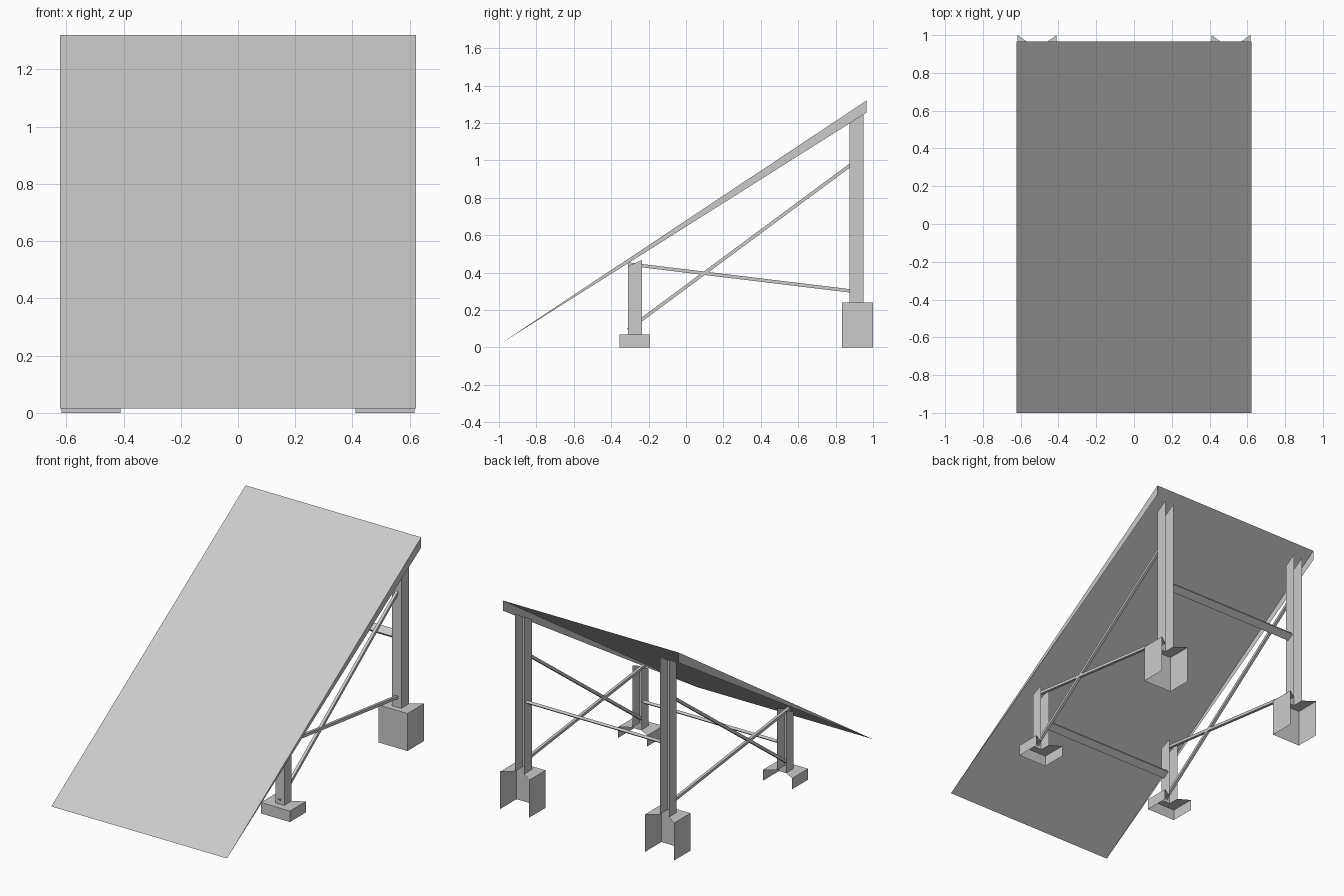
import bpy, bmesh, math
from mathutils import Vector

cube = bpy.data.objects.get("Cube")
if cube:
    bpy.data.objects.remove(cube, do_unlink=True)

grey = bpy.data.materials.new("plain_grey")
grey.use_nodes = True
grey.diffuse_color = (0.6, 0.6, 0.6, 1)
grey.node_tree.nodes["Principled BSDF"].inputs["Base Color"].default_value = (0.6, 0.6, 0.6, 1)


def finish(name, verts, faces):
    mesh = bpy.data.meshes.new(name)
    mesh.from_pydata(verts, [], faces)
    mesh.materials.append(grey)
    obj = bpy.data.objects.new(name, mesh)
    bpy.context.collection.objects.link(obj)
    bpy.ops.object.select_all(action='DESELECT')
    obj.select_set(True)
    bpy.context.view_layer.objects.active = obj
    bpy.ops.object.shade_smooth_by_angle(angle=math.radians(40))
    return obj


def channel(x, half, y0, y1, z, top_front, top_back):
    """Corner points of an upright channel, open at the back."""
    ring = [(x - half, y1), (x - half, y0), (x + half, y0), (x + half, y1)]
    low = [(px, py, z) for px, py in ring]
    high = [(px, py, top_front if py == y0 else top_back) for px, py in ring]
    return low + high


WALLS = [(i, i + 1, i + 5, i + 4) for i in range(3)]


def footing_and_post(label, x, base, post):
    # open-backed footing whose top meets the post on three sides
    y0, y1, top = base
    py0, py1, tf, tb = post
    outer = channel(x, 0.103, y0, y1, 0, top, top)
    inner = channel(x, 0.032, py0, py1, top, tf, tb)
    rim = [(i + 4, i + 5, i + 9, i + 8) for i in range(3)]
    finish(label + "_footing", outer + inner[:4], WALLS + rim)
    # open-backed channel post with a sloping top
    finish(label + "_post", inner, WALLS)


def bar(name, start, end, width, depth, roll=0.0):
    """Rectangular bar between two points."""
    a, b = Vector(start), Vector(end)
    along = (b - a).normalized()
    side = Vector((1, 0, 0)) if abs(along.x) < 0.5 else Vector((0, math.cos(roll), math.sin(roll)))
    up = along.cross(side)
    corners = [(-1, -1), (1, -1), (1, 1), (-1, 1)]
    verts = [p + side * (s * width / 2) + up * (t * depth / 2) for p in (a, b) for s, t in corners]
    faces = [(i, (i + 1) % 4, (i + 1) % 4 + 4, i + 4) for i in range(4)]
    finish(name, verts, faces + [(3, 2, 1, 0), (4, 5, 6, 7)])


# sloping deck with tapering side skirts, open underneath
W, FRONT, BACK = 0.622, -1.0, 0.965
deck = [(-W, FRONT, 0.015), (W, FRONT, 0.015), (W, BACK, 1.32), (-W, BACK, 1.32),
        (W, BACK, 1.255), (-W, BACK, 1.255)]
finish("ramp_deck", deck, [(0, 1, 2, 3), (1, 4, 2), (0, 3, 5)])

# supports and diagonal braces on both sides
POST_X = 0.513
for side, x in (("left", POST_X), ("right", -POST_X)):
    footing_and_post("back_" + side, x, (0.835, 1.0, 0.24), (0.873, 0.95, 1.20, 1.25))
    footing_and_post("front_" + side, x, (-0.355, -0.193, 0.07), (-0.31, -0.235, 0.435, 0.467))
    bar(side + "_rising_brace", (x, -0.31, 0.095), (x, 0.89, 0.983), 0.018, 0.018)
    bar(side + "_falling_brace", (x, -0.31, 0.446), (x, 0.89, 0.301), 0.018, 0.018)

# cross bars joining the left and right posts
for label, y, z in (("back", 0.91, 0.685), ("front", -0.272, 0.235)):
    bar(label + "_cross_bar", (-POST_X + 0.032, y, z), (POST_X - 0.032, y, z), 0.05, 0.016,
        math.radians(33))
